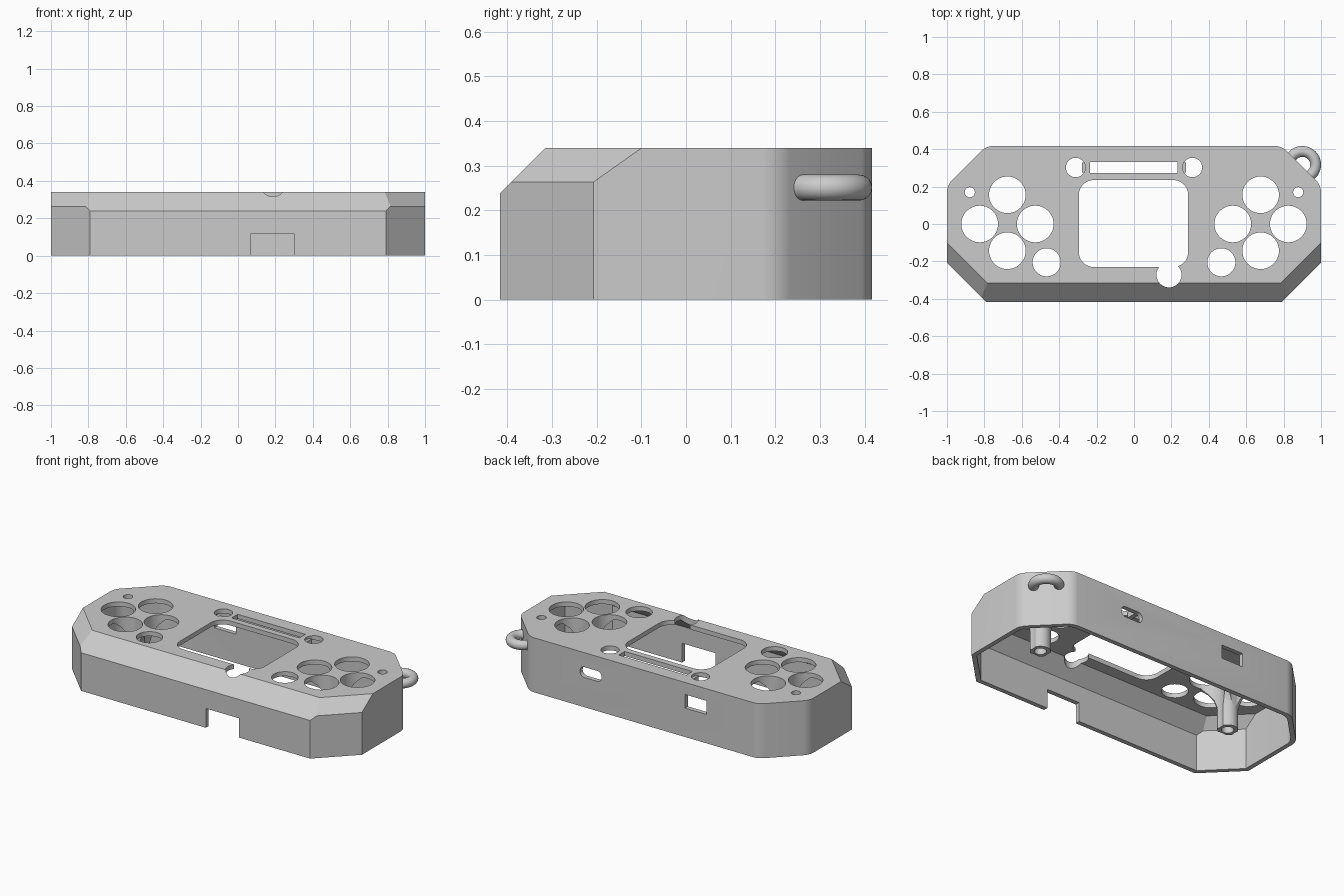
import bpy, bmesh
from math import pi, cos, sin
from mathutils import Vector

if "Cube" in bpy.data.objects:
    bpy.data.objects.remove(bpy.data.objects["Cube"])

grey = bpy.data.materials.new("light grey plastic")
grey.use_nodes = True
grey.diffuse_color = (0.6, 0.6, 0.6, 1)
grey.node_tree.nodes["Principled BSDF"].inputs["Base Color"].default_value = (0.6, 0.6, 0.6, 1)


def finish(name, bm):
    bmesh.ops.recalc_face_normals(bm, faces=bm.faces[:])
    mesh = bpy.data.meshes.new(name)
    bm.to_mesh(mesh)
    bm.free()
    mesh.materials.append(grey)
    obj = bpy.data.objects.new(name, mesh)
    bpy.context.collection.objects.link(obj)
    return obj


def select(obj):
    bpy.ops.object.select_all(action="DESELECT")
    obj.select_set(True)
    bpy.context.view_layer.objects.active = obj


def smooth(obj):
    select(obj)
    bpy.ops.object.shade_smooth_by_angle(angle=0.5)


def cut(obj, cutter):
    select(obj)
    mod = obj.modifiers.new("cut", "BOOLEAN")
    mod.operation = "DIFFERENCE"
    mod.solver = "EXACT"
    mod.object = cutter
    cutter.hide_render = True
    bpy.ops.object.modifier_apply(modifier=mod.name)
    bpy.data.objects.remove(cutter)


def box(x0, x1, y0, y1, z0, z1, rounding=0, axis=2):
    """Box cutter, with the edges along one axis rounded if wanted."""
    bm = bmesh.new()
    bmesh.ops.create_cube(bm, size=1)
    for v in bm.verts:
        v.co = Vector(((x0 + x1) / 2 + v.co.x * (x1 - x0),
                       (y0 + y1) / 2 + v.co.y * (y1 - y0),
                       (z0 + z1) / 2 + v.co.z * (z1 - z0)))
    if rounding:
        edges = [e for e in bm.edges
                 if abs((e.verts[0].co - e.verts[1].co).normalized()[axis]) > 0.9]
        bmesh.ops.bevel(bm, geom=edges, offset=rounding, segments=8,
                        profile=0.5, affect="EDGES")
    return finish("cutter", bm)


def drill(x, y, r, z0=-0.2, z1=0.6):
    bm = bmesh.new()
    bmesh.ops.create_cone(bm, cap_ends=True, segments=48, radius1=r, radius2=r, depth=z1 - z0)
    bmesh.ops.translate(bm, verts=bm.verts, vec=(x, y, (z0 + z1) / 2))
    return finish("cutter", bm)


def slice_off(bm, normal, dist):
    n = Vector(normal).normalized()
    res = bmesh.ops.bisect_plane(bm, geom=bm.verts[:] + bm.edges[:] + bm.faces[:],
                                 plane_co=n * dist, plane_no=n, clear_outer=True)
    rim = [e for e in res["geom_cut"] if isinstance(e, bmesh.types.BMEdge)]
    bmesh.ops.holes_fill(bm, edges=rim)


def hull(name, inset, bottom):
    """Eight-sided slab with slanted front edges, shrunk by the inset."""
    obj = box(-1 + inset, 1 - inset, -0.417 + inset, 0.417 - inset, bottom, 0.34 - inset)
    bm = bmesh.new()
    bm.from_mesh(obj.data)
    bpy.data.objects.remove(obj)
    for s in (-1, 1):
        for t in (-1, 1):
            slice_off(bm, (s, t, 0), 0.8535 - inset)
    slice_off(bm, (0, -1, 1), 0.463 - inset)
    for s in (-1, 1):
        slice_off(bm, (s, -1, 2 ** 0.5), 0.79 - inset)
    # Soft upright corners at the back
    back = [e for e in bm.edges if min(v.co.y for v in e.verts) > 0.1
            and abs((e.verts[0].co - e.verts[1].co).normalized().z) > 0.9]
    bmesh.ops.bevel(bm, geom=back, offset=0.035, segments=5, profile=0.5, affect="EDGES")
    return finish(name, bm)


# Hollow case, open underneath
case = hull("case_shell", 0, 0)
cut(case, hull("cutter", 0.028, -0.1))

# Button and screw holes in both halves
buttons = [(0.677, 0.156), (0.825, 0), (0.528, 0), (0.677, -0.143)]
for s in (-1, 1):
    for x, y in buttons:
        cut(case, drill(s * x, y, 0.098))
    cut(case, drill(s * 0.467, -0.205, 0.075))
    cut(case, drill(s * 0.878, 0.17, 0.027))
    cut(case, drill(s * 0.312, 0.302, 0.052, 0.2))

# Screen window, round thumb opening and header slot
cut(case, box(-0.295, 0.29, -0.23, 0.235, 0.2, 0.5, 0.08))
cut(case, drill(0.187, -0.272, 0.067, 0.2))
cut(case, box(-0.235, 0.232, 0.273, 0.332, 0.2, 0.5))

# Front notch and back ports
cut(case, box(0.07, 0.30, -0.6, -0.3, -0.1, 0.12))
cut(case, box(-0.435, -0.285, 0.3, 0.6, 0.18, 0.265))
cut(case, box(0.29, 0.44, 0.3, 0.6, 0.185, 0.25, 0.03, 1))
smooth(case)

for s, side in ((-1, "right"), (1, "left")):
    # Small tab at each end of the header slot
    x = sorted((s * 0.25, s * 0.278))
    tab = box(x[0], x[1], 0.275, 0.33, 0.29, 0.325)
    tab.name = side + "_slot_tab"

    # Flared screw post between the four buttons
    profile = [(0, 0.32), (0.16, 0.32), (0.105, 0.275), (0.075, 0.235), (0.058, 0.18),
               (0.058, 0.05), (0.034, 0.05), (0.034, 0.2), (0, 0.2)]
    bm = bmesh.new()
    verts = [bm.verts.new((r, 0, z)) for r, z in profile]
    edges = [bm.edges.new(pair) for pair in zip(verts, verts[1:])]
    bmesh.ops.spin(bm, geom=verts + edges, cent=(0, 0, 0), axis=(0, 0, 1),
                   angle=2 * pi, steps=40)
    bmesh.ops.remove_doubles(bm, verts=bm.verts[:], dist=0.0005)
    bmesh.ops.translate(bm, verts=bm.verts, vec=(s * 0.677, 0, 0))
    post = finish(side + "_screw_post", bm)
    for x, y in buttons:
        cut(post, drill(s * x, y, 0.098))
    smooth(post)

# Strap loop on the back left corner
bm = bmesh.new()
rings = []
for i in range(33):
    a = -pi / 4 - 0.25 + (pi + 0.5) * i / 32
    ring = []
    for j in range(20):
        b = 2 * pi * j / 20
        r = 0.071 + 0.029 * cos(b)
        ring.append(bm.verts.new((0.9 + r * cos(a), 0.317 + r * sin(a), 0.251 + 0.029 * sin(b))))
    rings.append(ring)
for p, q in zip(rings, rings[1:]):
    for j in range(20):
        k = (j + 1) % 20
        bm.faces.new((p[j], p[k], q[k], q[j]))
bm.faces.new(rings[0])
bm.faces.new(rings[-1])
smooth(finish("strap_loop", bm))
